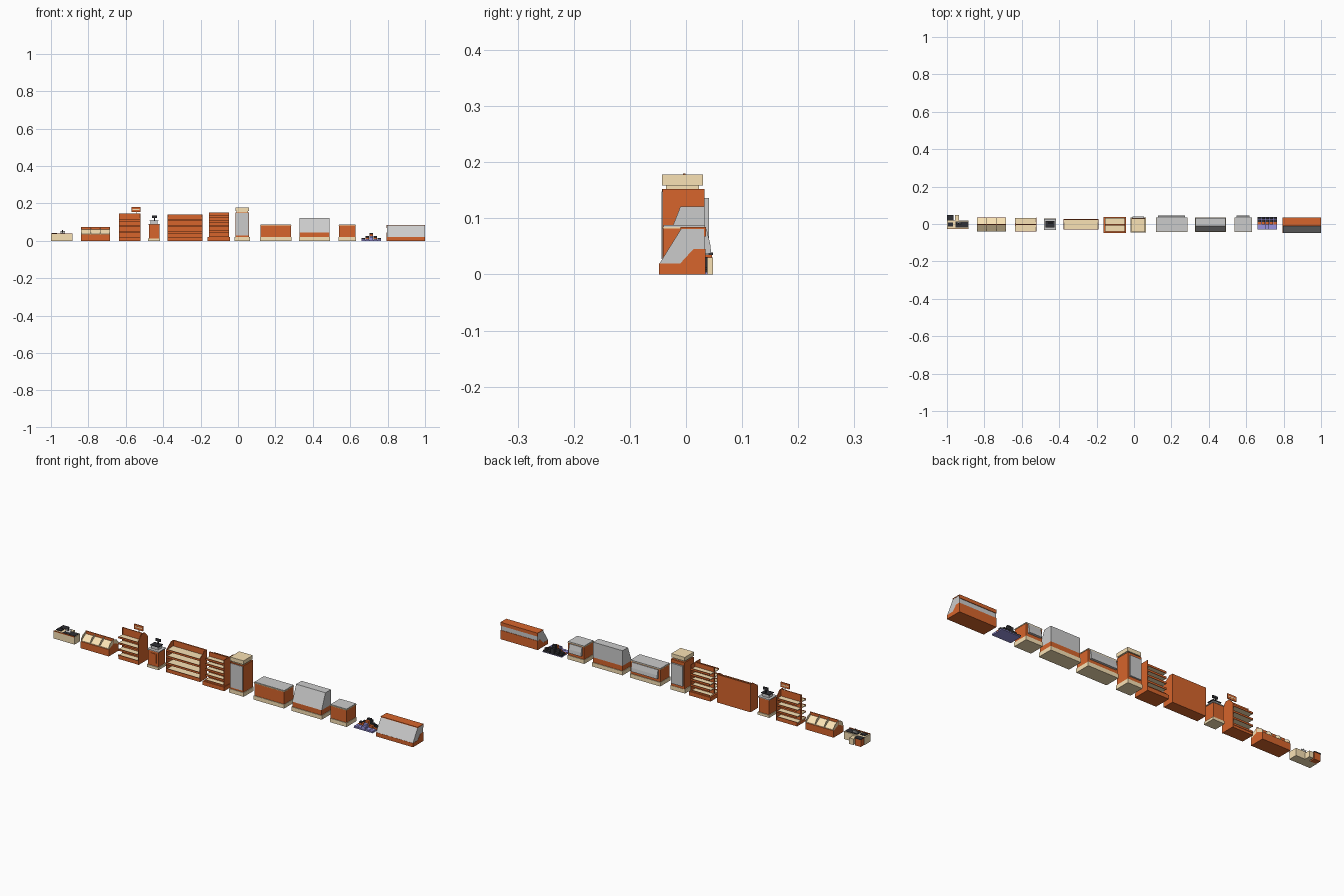
import bpy, bmesh

def mat(name, c):
    m = bpy.data.materials.new(name)
    m.diffuse_color = (*c, 1)
    return m

ORANGE = mat("rust_orange", (0.68, 0.13, 0.025))
CREAM = mat("cream", (0.95, 0.76, 0.46))
BLACK = mat("black", (0.03, 0.03, 0.035))
PURPLE = mat("lavender", (0.33, 0.30, 0.75))

def prism(name, x0, x1, profile, m=None):
    """Extrude a (y, z) profile along x."""
    bm = bmesh.new()
    face = bm.faces.new([bm.verts.new((x0, y, z)) for y, z in profile])
    ext = bmesh.ops.extrude_face_region(bm, geom=[face])["geom"]
    bmesh.ops.translate(bm, vec=(x1 - x0, 0, 0),
                        verts=[v for v in ext if isinstance(v, bmesh.types.BMVert)])
    bmesh.ops.recalc_face_normals(bm, faces=bm.faces)
    me = bpy.data.meshes.new(name)
    bm.to_mesh(me)
    bm.free()
    if m:
        me.materials.append(m)
    ob = bpy.data.objects.new(name, me)
    bpy.context.collection.objects.link(ob)
    return ob

def box(name, x0, x1, y0, y1, z0, z1, m=None):
    return prism(name, x0, x1, [(y0, z0), (y1, z0), (y1, z1), (y0, z1)], m)

# checkout counter: cream walls, dark belts, register and seat at the back
box("checkout_counter", -1.0, -0.885, -0.026, 0.019, 0, 0.037, CREAM)
box("checkout_belt", -0.955, -0.888, -0.02, 0.013, 0.037, 0.039, BLACK)
box("checkout_trim", -1.0, -0.885, -0.028, -0.024, 0.036, 0.04, ORANGE)
box("checkout_wing", -0.998, -0.965, 0.019, 0.046, 0, 0.035, ORANGE)
box("checkout_wing_top", -0.999, -0.964, 0.019, 0.048, 0.035, 0.039, BLACK)
box("checkout_shelf", -0.958, -0.935, 0.019, 0.048, 0, 0.03, CREAM)
box("register", -0.995, -0.968, -0.014, 0.008, 0.039, 0.043, BLACK)
prism("register_screen", -0.95, -0.925, [(-0.004, 0.039), (0.006, 0.039), (0.010, 0.052), (0.006, 0.052)])
box("register_pole", -0.941, -0.936, 0.0, 0.005, 0.039, 0.058, BLACK)

# double-sided produce bins
X0, X1, YC = -0.84, -0.685, -0.003
prism("bin_base", X0, X1, [(-0.041, 0), (0.035, 0), (0.035, 0.034), (YC, 0.05), (-0.041, 0.034)], ORANGE)
for s, n in ((-1, "front"), (1, "back")):
    prism(f"bin_tray_{n}", X0 + .002, X1 - .002, [(YC + s * .036, .034), (YC + s * .002, .051),
          (YC + s * .002, .06), (YC + s * .036, .037)], CREAM)
    for i in range(4):
        x = X0 + (X1 - X0 - 0.003) * i / 3
        prism(f"bin_divider_{n}_{i}", x, x + 0.003, [(YC + s * .037, .03), (YC, .05), (YC, .07),
              (YC + s * .025, .06), (YC + s * .037, .045)], CREAM)
box("bin_centre_board", X0, X1, YC - .002, YC + .002, 0.03, 0.074, ORANGE)

# double-sided gondola with peaked end panels and a sign
X0, X1 = -0.635, -0.522
ends = [(-0.04, 0), (0.034, 0), (0.034, 0.118), (0.008, 0.145), (-0.014, 0.145), (-0.04, 0.118)]
prism("gondola_end_right", X1 - .003, X1, ends, ORANGE)
box("gondola_board", X0, X1, -0.005, -0.001, 0, 0.145, ORANGE)
box("gondola_post_left", X0, X0 + .003, -0.008, 0.002, 0, 0.145, ORANGE)
for i, z in enumerate((0.018, 0.048, 0.08, 0.11)):
    box(f"gondola_shelf_{i}", X0, X1 - .003, -0.037, 0.031, z - .004, z, CREAM)
    for y in (-0.039, 0.031):
        box(f"gondola_lip_{i}", X0, X1 - .003, y, y + .002, z - .006, z + .003, ORANGE)
box("gondola_plinth", X0, X1, -0.037, 0.031, 0, 0.013, ORANGE)
box("gondola_sign_pole", -0.546, -0.543, -0.004, -0.001, 0.14, 0.165, CREAM)
box("gondola_sign", -0.57, -0.522, -0.005, -0.001, 0.155, 0.18, ORANGE)
box("gondola_sign_face", -0.565, -0.527, -0.0055, -0.0005, 0.165, 0.17, CREAM)

# weighing kiosk
box("kiosk_base", -0.48, -0.416, -0.033, 0.029, 0, 0.013, CREAM)
box("kiosk_body", -0.476, -0.42, -0.029, 0.025, 0.013, 0.086, ORANGE)
box("kiosk_panel", -0.466, -0.43, -0.031, -0.029, 0.03, 0.075, ORANGE)
box("kiosk_top", -0.48, -0.416, -0.031, 0.027, 0.086, 0.09)
box("kiosk_scale", -0.467, -0.43, -0.016, 0.013, 0.09, 0.107)
box("kiosk_plate", -0.472, -0.425, -0.02, 0.017, 0.105, 0.108, BLACK)
box("kiosk_pole", -0.448, -0.444, 0.006, 0.01, 0.107, 0.128, BLACK)
box("kiosk_screen", -0.459, -0.432, 0.003, 0.008, 0.122, 0.135, BLACK)

# wall shelf unit
X0, X1 = -0.376, -0.19
box("wall_shelf_back", X0, X1, 0.022, 0.028, 0, 0.14, ORANGE)
side = [(-0.03, 0), (0.025, 0), (0.025, 0.14), (0.008, 0.14), (-0.03, 0.112)]
for n, x in (("left", X0), ("right", X1 - .003)):
    prism(f"wall_shelf_side_{n}", x, x + 0.003, side, ORANGE)
for i, z in enumerate((0.016, 0.046, 0.08, 0.112)):
    box(f"wall_shelf_{i}", X0 + .003, X1 - .003, -0.028, 0.022, z - .004, z, CREAM)
    box(f"wall_shelf_lip_{i}", X0 + .003, X1 - .003, -0.03, -0.028, z - .007, z + .003, ORANGE)
box("wall_shelf_plinth", X0, X1, -0.029, 0.025, 0, 0.012, ORANGE)

# open double-sided rack on a wide base
X0, X1, YC = -0.154, -0.05, -0.004
box("rack_base", -0.162, -0.044, -0.047, 0.038, 0, 0.02, ORANGE)
box("rack_board", X0, X1, YC - .003, YC + .003, 0.02, 0.152, ORANGE)
for i, z in enumerate((0.022, 0.05, 0.078, 0.104, 0.13)):
    box(f"rack_shelf_{i}", X0, X1, YC - .035, YC + .035, z - .003, z, CREAM)
    for s in (-1, 1):
        box(f"rack_lip_{i}", X0, X1, YC + s * .036 - .001, YC + s * .036 + .001, z - .005, z + .005, ORANGE)
box("rack_end", X1, X1 + .003, -0.043, 0.033, 0.02, 0.152, ORANGE)

# upright cooler with doors on both faces
box("cooler_base", -0.018, 0.063, -0.045, 0.034, 0, 0.02, CREAM)
box("cooler_body", -0.014, 0.06, -0.042, 0.033, 0.02, 0.152, ORANGE)
box("cooler_door_front", -0.01, 0.056, -0.044, -0.04, 0.028, 0.148)
box("cooler_door_back", -0.008, 0.054, 0.03, 0.041, 0.035, 0.136)
box("cooler_neck", -0.008, 0.054, -0.036, 0.023, 0.152, 0.16, CREAM)
box("cooler_cap", -0.014, 0.06, -0.043, 0.03, 0.159, 0.178, CREAM)

# two glass-topped service counters
for n, x0, x1 in (("long", 0.117, 0.285), ("short", 0.537, 0.63)):
    box(f"{n}_counter_base", x0, x1, -0.043, 0.036, 0, 0.02, CREAM)
    box(f"{n}_counter_body", x0 + .002, x1 - .002, -0.04, 0.033, 0.02, 0.082, ORANGE)
    box(f"{n}_counter_trim", x0, x1, -0.043, 0.034, 0.082, 0.085, CREAM)
    box(f"{n}_counter_top", x0 + .002, x1 - .002, -0.04, 0.034, 0.085, 0.088)
    prism(f"{n}_counter_rear_glass", x0 + .012, x1 - .012,
          [(0.033, 0.037), (0.045, 0.037), (0.043, 0.055), (0.037, 0.08), (0.033, 0.08)])

# tall display counter with sloping glass
box("display_base", 0.325, 0.493, -0.043, 0.036, 0, 0.02, CREAM)
box("display_body", 0.328, 0.49, -0.04, 0.033, 0.02, 0.045, ORANGE)
prism("display_glass", 0.328, 0.49, [(-0.04, 0.045), (0.033, 0.045), (0.033, 0.121), (-0.01, 0.121)])

# stepped pile of crates, purple front to black rear
cell, rows = 0.021, ((PURPLE, -0.029), (PURPLE, -0.0155), (ORANGE, -0.002), (BLACK, 0.0115), (BLACK, 0.025))
heights = (0.010, 0.018, 0.028, 0.034, 0.022)
for r, (m, y) in enumerate(rows):
    for c in range(5):
        h = max(0.009, heights[r] - 0.009 * (abs(c - 2) - (c == 2) * 1))
        x = 0.66 + c * cell
        box(f"crate_{r}_{c}", x + .001, x + cell - .001, y + .0005, y + .013, 0.003, h, m)
box("crate_pallet", 0.66, 0.765, -0.03, 0.038, 0, 0.004, PURPLE)

# chilled case with slanted glass front
X0, X1 = 0.795, 1.0
prism("chiller_base", X0, X1, [(-0.048, 0), (0.035, 0), (0.035, 0.045), (0.013, 0.045),
      (-0.01, 0.02), (-0.048, 0.02)], ORANGE)
prism("chiller_glass", X0 + .001, X1 - .001, [(-0.047, 0.02), (-0.01, 0.02), (0.013, 0.045),
      (0.033, 0.045), (0.033, 0.081), (-0.009, 0.081)])
box("chiller_top", X0, X1, -0.01, 0.036, 0.081, 0.085, ORANGE)
box("chiller_back_rail", X0, X1, 0.032, 0.036, 0.068, 0.082, ORANGE)
